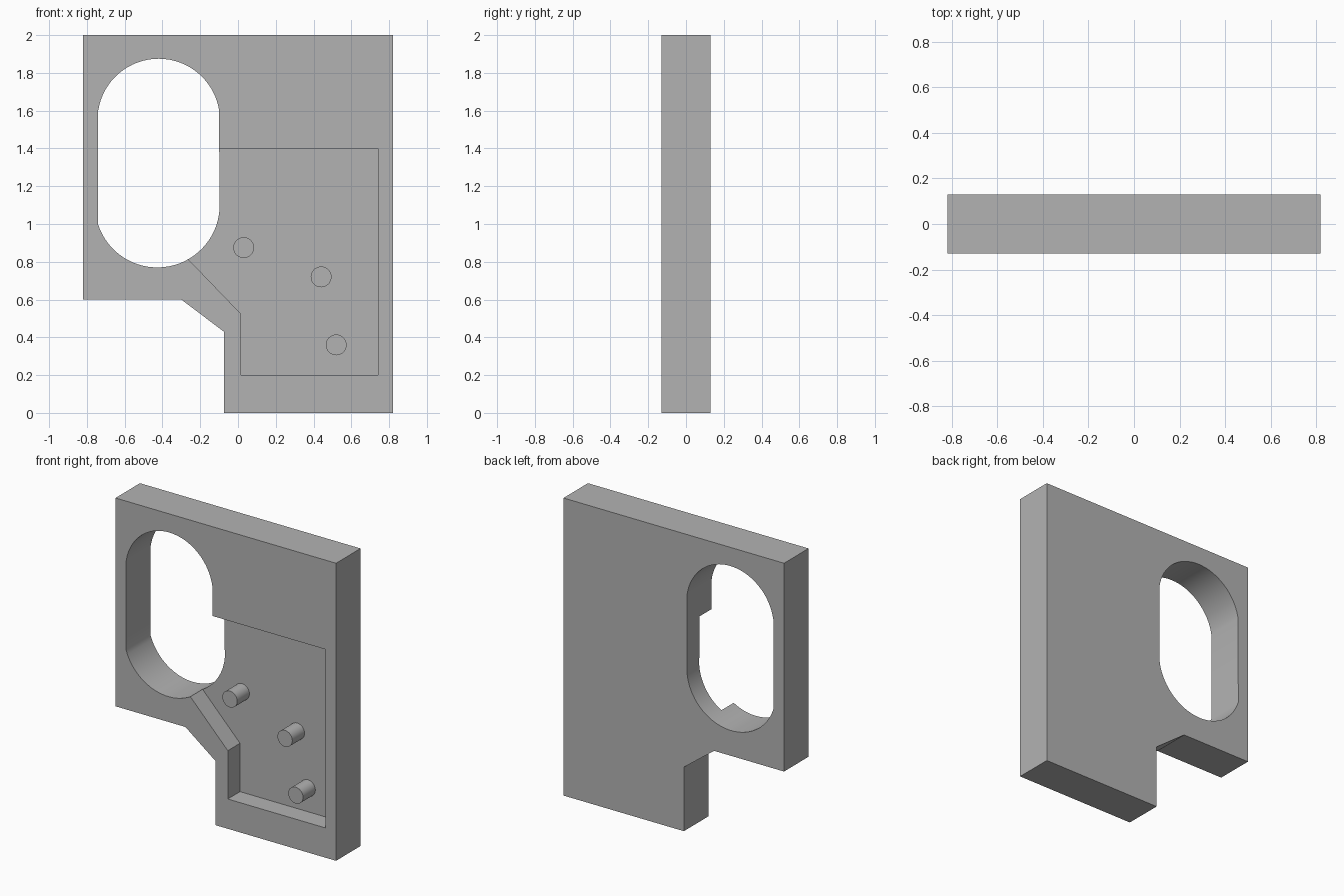
import bpy, bmesh, math

cube = bpy.data.objects.get("Cube")
if cube:
    bpy.data.objects.remove(cube, do_unlink=True)

grey = bpy.data.materials.new("mid_grey")
grey.use_nodes = True
colour = (0.45, 0.45, 0.45, 1)
grey.diffuse_color = colour
grey.node_tree.nodes["Principled BSDF"].inputs["Base Color"].default_value = colour

FRONT, BACK, FLOOR = -0.13, 0.13, 0.0


def prism(name, outline, y0, y1):
    """Extrude an (x, z) outline from y0 to y1."""
    bm = bmesh.new()
    face = bm.faces.new([bm.verts.new((x, y0, z)) for x, z in outline])
    ext = bmesh.ops.extrude_face_region(bm, geom=[face])
    verts = [v for v in ext["geom"] if isinstance(v, bmesh.types.BMVert)]
    bmesh.ops.translate(bm, verts=verts, vec=(0, y1 - y0, 0))
    bmesh.ops.recalc_face_normals(bm, faces=bm.faces)
    mesh = bpy.data.meshes.new(name)
    bm.to_mesh(mesh)
    bm.free()
    mesh.materials.append(grey)
    obj = bpy.data.objects.new(name, mesh)
    bpy.context.collection.objects.link(obj)
    return obj


def arc(cx, cz, r, start, end, steps=32):
    return [(cx + r * math.cos(a), cz + r * math.sin(a))
            for a in (start + (end - start) * i / steps for i in range(steps + 1))]


def activate(obj):
    bpy.ops.object.select_all(action="DESELECT")
    obj.select_set(True)
    bpy.context.view_layer.objects.active = obj


def cut(obj, cutter):
    activate(obj)
    mod = obj.modifiers.new("cut", "BOOLEAN")
    mod.operation, mod.solver, mod.object = "DIFFERENCE", "EXACT", cutter
    bpy.ops.object.modifier_apply(modifier=mod.name)
    bpy.data.objects.remove(cutter, do_unlink=True)


# Stepped plate
plate = prism("plate", [(-0.82, 2), (0.82, 2), (0.82, 0), (-0.075, 0),
                        (-0.075, 0.43), (-0.30, 0.60), (-0.82, 0.60)], FRONT, BACK)

# Tall rounded opening: top arc and slightly skewed bottom arc
top = arc(-0.42, 1.551, 0.324, math.atan2(0.05, 0.32), math.pi - math.atan2(0.05, 0.32))
bottom = arc(-0.427, 1.10, 0.33, math.pi + math.atan2(0.10, 0.313),
             2 * math.pi - math.atan2(0.03, 0.327))
cut(plate, prism("opening_cutter", top + bottom, FRONT - 0.1, BACK + 0.1))

# Half-depth pocket in the front, running into the opening
cut(plate, prism("pocket_cutter", [(-0.40, 1.40), (0.74, 1.40), (0.74, 0.20), (0.015, 0.20),
                                   (0.015, 0.525), (-0.40, 0.955)], FRONT - 0.1, FLOOR))

activate(plate)
bpy.ops.object.shade_smooth_by_angle(angle=math.radians(25))

# Pegs rising from the pocket floor, flush with the front
for i, (x, z) in enumerate([(0.03, 0.875), (0.44, 0.72), (0.52, 0.36)], 1):
    peg = prism(f"peg_{i}", arc(x, z, 0.055, 0, 2 * math.pi * 31 / 32, 31), FRONT, FLOOR + 0.01)
    activate(peg)
    bpy.ops.object.shade_smooth_by_angle(angle=math.radians(25))
